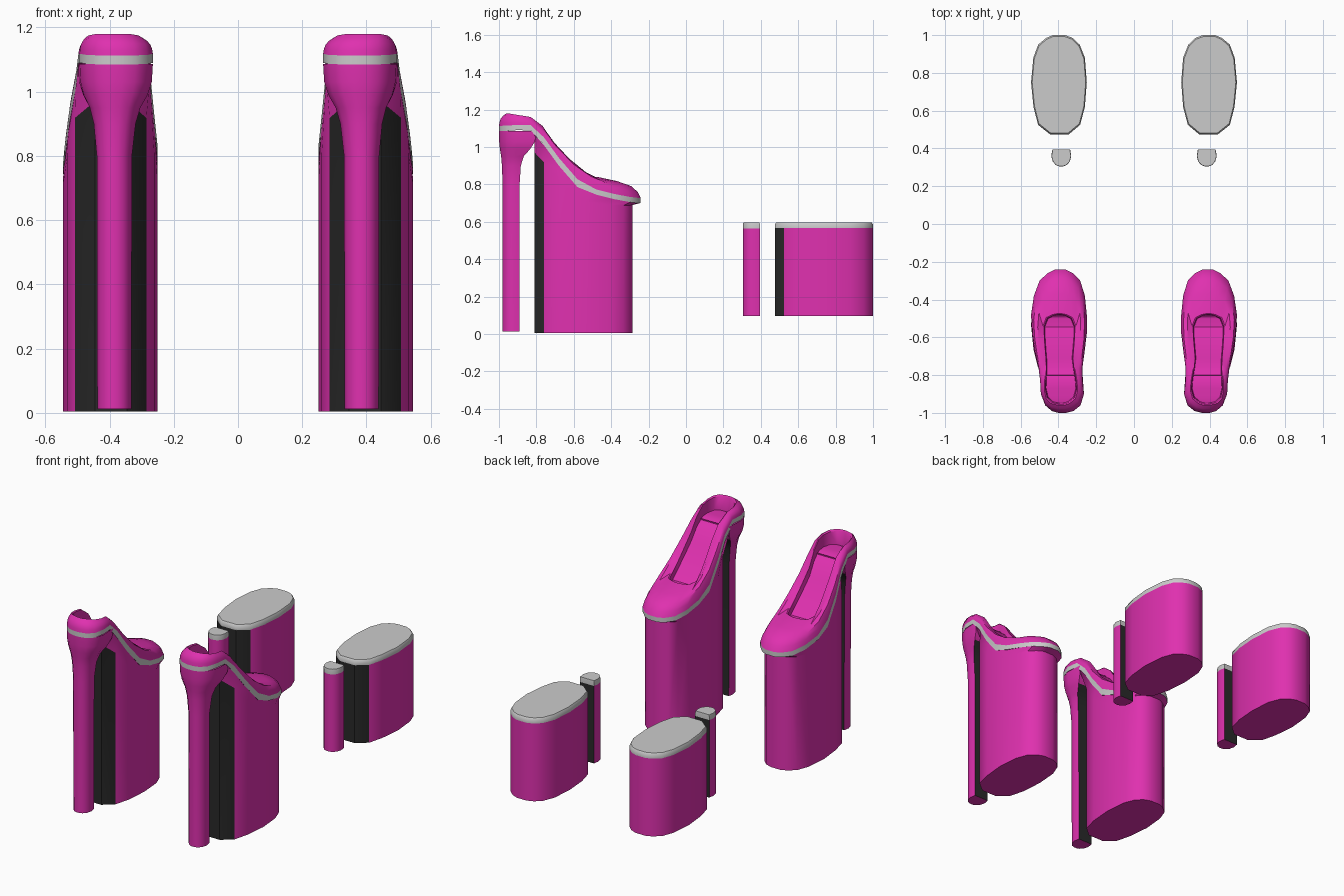
import bpy, math

if "Cube" in bpy.data.objects:
    bpy.data.objects.remove(bpy.data.objects["Cube"])


def material(name, rgb):
    m = bpy.data.materials.new(name)
    m.diffuse_color = (*rgb, 1)
    m.use_nodes = True
    m.node_tree.nodes["Principled BSDF"].inputs["Base Color"].default_value = m.diffuse_color
    return m


PINK = material("magenta", (0.74, 0.03, 0.43))
DARK = material("charcoal", (0.022, 0.022, 0.022))


def interp(x, xs, ys):
    """Piecewise linear lookup; xs descending."""
    for i in range(len(xs) - 1):
        if x >= xs[i + 1]:
            t = min(1, max(0, (xs[i] - x) / (xs[i] - xs[i + 1])))
            return ys[i] + (ys[i + 1] - ys[i]) * t
    return ys[-1]


def ring(rows, z):
    """Closed loop from rows of (y, inner x, outer x); z is a number or one per row."""
    zs = z if isinstance(z, list) else [z] * len(rows)
    a = [(r[1], r[0], h) for r, h in zip(rows, zs)]
    b = [(r[2], r[0], h) for r, h in zip(rows, zs)]
    return a + b[::-1]


def blend(a, b, t, tz=None):
    tz = t if tz is None else tz
    return [tuple(p[k] + (q[k] - p[k]) * (tz if k == 2 else t) for k in range(3))
            for p, q in zip(a, b)]


def loft(name, rings, mats=(), bottom=True, top=True, dark=(), dark_layers=0):
    """Skin the rings, cap with strips, mirror to the other foot."""
    n = len(rings[0])
    verts = [v for r in rings for v in r]
    faces, idx = [], []
    for k in range(len(rings) - 1):
        for i in range(n):
            j = (i + 1) % n
            faces.append((k * n + i, k * n + j, (k + 1) * n + j, (k + 1) * n + i))
            idx.append(1 if i in dark and k < dark_layers else 0)
    for use, base, flip in ((bottom, 0, True), (top, (len(rings) - 1) * n, False)):
        if use:
            for i in range(n // 2 - 1):
                f = (base + i, base + i + 1, base + n - 2 - i, base + n - 1 - i)
                faces.append(f[::-1] if flip else f)
                idx.append(0)
    me = bpy.data.meshes.new(name)
    me.from_pydata(verts, [], faces)
    for m in mats:
        me.materials.append(m)
    if mats:
        for p, m in zip(me.polygons, idx):
            p.material_index = m
    ob = bpy.data.objects.new(name, me)
    bpy.context.collection.objects.link(ob)
    ob.modifiers.new("mirror", 'MIRROR').use_mirror_merge = False
    bpy.ops.object.select_all(action='DESELECT')
    ob.select_set(True)
    bpy.context.view_layer.objects.active = ob
    bpy.ops.object.shade_smooth_by_angle(angle=math.radians(38))
    return ob


# Shoe outline at the trim line: y, inner x, outer x, trim height
OUT = [(-.242, .36, .42, .70), (-.26, .325, .457, .70), (-.30, .285, .50, .705),
       (-.38, .26, .53, .72), (-.48, .25, .545, .745), (-.58, .25, .54, .785),
       (-.68, .262, .525, .90), (-.76, .273, .505, 1.01), (-.83, .272, .497, 1.088),
       (-.90, .265, .493, 1.09), (-.96, .283, .47, 1.086), (-.99, .32, .435, 1.085),
       (-1.0, .36, .40, 1.085)]
# Foot opening: y, inner x, outer x, rim height
RIM = [(-.475, .38, .41, .84), (-.48, .355, .433, .84), (-.495, .325, .465, .84),
       (-.54, .307, .482, .848), (-.60, .308, .481, .895), (-.66, .313, .477, .965),
       (-.72, .318, .472, 1.04), (-.77, .312, .47, 1.115), (-.83, .302, .473, 1.16),
       (-.88, .298, .475, 1.168), (-.925, .31, .465, 1.175), (-.95, .34, .44, 1.18),
       (-.96, .37, .40, 1.18)]
YS = [r[0] for r in OUT]
LOW = [r[3] for r in OUT]

low = ring(OUT, LOW)
high = ring(OUT, [z + (.042 if -.8 < y < -.55 else .028) for y, z in zip(YS, LOW)])
rim = ring(RIM, [r[3] for r in RIM])

# Upper with vamp, rim and insole
inner = [(y - (.006 if y > -.6 else -.010), a + .010, b - .010) for y, a, b, z in RIM]
floor = ring(inner, [r[3] - .02 - .075 * i / 12 for i, r in enumerate(RIM)])
lip = blend(rim, floor, .6, .1)
loft("shoe_upper", [high, blend(high, rim, .07, .28), blend(high, rim, .22, .56),
                    blend(high, rim, .55, .8), rim, lip, floor], [PINK], bottom=False)
# Grey trim band
loft("shoe_trim", [low, high], bottom=False, top=False)
# Underside of the sole
loft("shoe_sole", [blend(low, low, 0), low], [PINK], top=False)

# Platform outline in the loose pair's position
PLAT = [(1.0, .365, .43), (.985, .325, .465), (.95, .288, .507), (.88, .26, .533),
        (.75, .25, .545), (.62, .26, .532), (.525, .285, .508), (.475, .345, .445)]
SHIFT = 1.285
plat = [(y - SHIFT, a, b) for y, a, b in PLAT]
body_z, flare, flare_z = [], [], []
for y, a, b in plat:
    back = (-.285 - y) / .525
    yt = y + .04 * (1 - back)
    zt = interp(yt, YS, LOW)
    body_z.append(zt - .01 - .085 * back)
    flare.append((yt, interp(yt, YS, [r[1] for r in OUT]), interp(yt, YS, [r[2] for r in OUT])))
    flare_z.append(zt)
loft("shoe_platform", [ring(plat, .004), ring(plat, body_z), ring(flare, flare_z)],
     [PINK, DARK], top=False, dark=(6, 7, 8), dark_layers=1)

# Heel post flaring up into the heel cup
POST = [(-.89, .338, .432), (-.925, .332, .438), (-.955, .34, .43),
        (-.973, .357, .413), (-.98, .375, .395)]
CUP = [(-.80, .272, .498)] + [r[:3] for r in OUT[-4:]]
rings = []
for z, t in ((.012, 0), (.8, .03), (.9, .2), (.95, .42), (.99, .76), (1.03, .95), (1.086, 1)):
    rows = []
    for i, (p, q) in enumerate(zip(POST, CUP)):
        ty = t ** 1.6 if i == 0 else t
        rows.append((p[0] + (q[0] - p[0]) * ty, p[1] + (q[1] - p[1]) * t, p[2] + (q[2] - p[2]) * t))
    rings.append(ring(rows, z))
loft("shoe_heel", rings, [PINK, DARK], top=False, dark=(9,), dark_layers=4)


# Loose platforms and heel posts with grey caps
def capped(name, rows, z_top, dark):
    loft(name, [ring(rows, .097), ring(rows, z_top)], [PINK, DARK], top=False,
         dark=dark, dark_layers=1)
    cy = (rows[0][0] + rows[-1][0]) / 2
    small = [(cy + (y - cy) * .97, a + (b - a) * .02, b - (b - a) * .02) for y, a, b in rows]
    loft(name + "_cap", [ring(rows, z_top), ring(rows, z_top + .02), ring(small, z_top + .031)],
         bottom=False)


capped("loose_platform", PLAT, .566, (6, 7, 8))
capped("loose_heel", [(y + SHIFT, a, b) for y, a, b in POST], .564, (9,))
